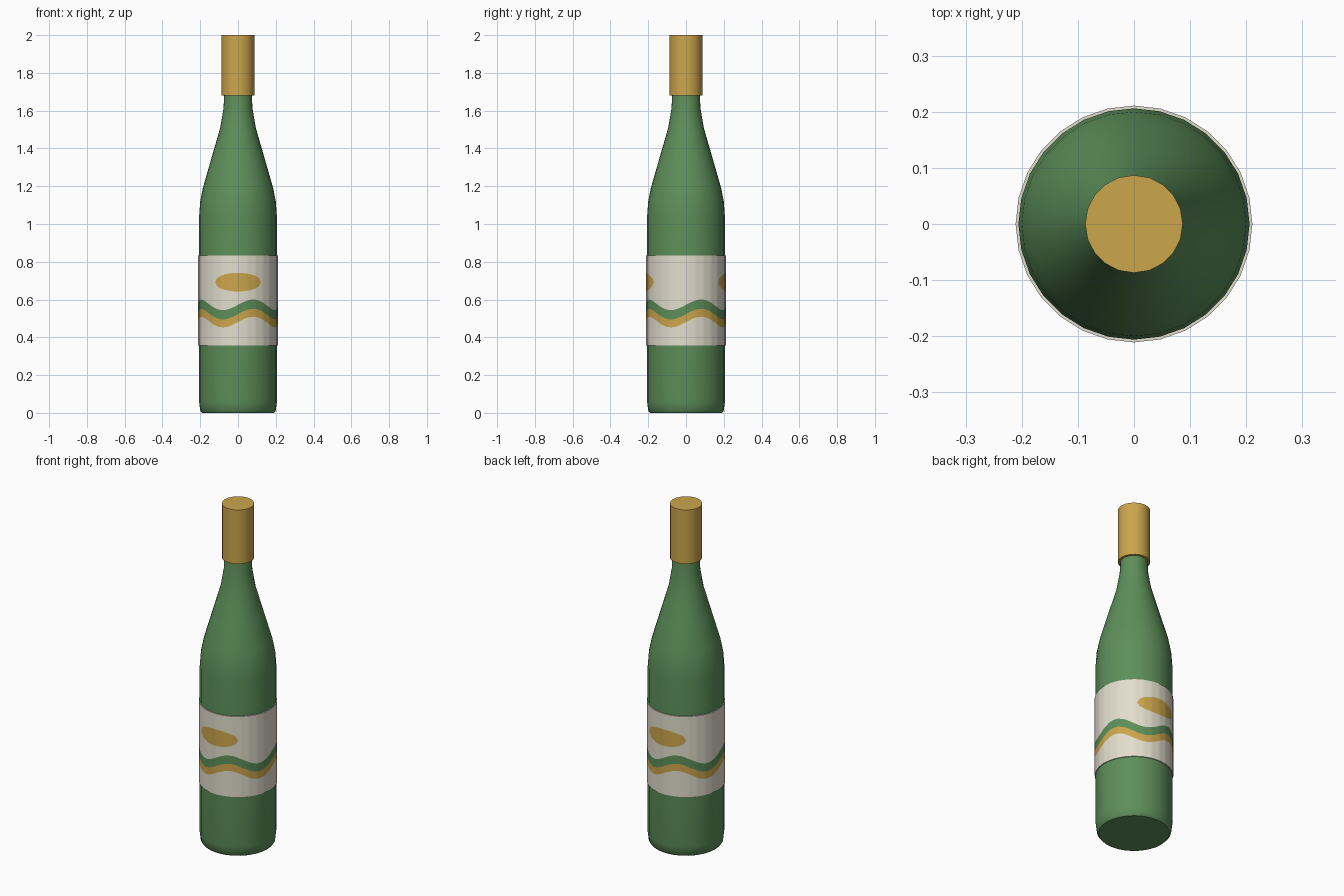
import bpy, bmesh, math

if "Cube" in bpy.data.objects:
    bpy.data.objects.remove(bpy.data.objects["Cube"])


def srgb(r, g, b):
    def lin(c):
        c /= 255
        return c / 12.92 if c <= 0.04045 else ((c + 0.055) / 1.055) ** 2.4
    return (lin(r), lin(g), lin(b), 1)


def material(name, rgb):
    m = bpy.data.materials.new(name)
    m.diffuse_color = srgb(*rgb)
    m.use_nodes = True
    m.node_tree.nodes["Principled BSDF"].inputs["Base Color"].default_value = m.diffuse_color
    return m


green = material("bottle green", (93, 143, 90))
gold = material("gold", (204, 166, 76))
cream = material("label cream", (226, 221, 205))


def finish(name, bm, mats):
    bmesh.ops.recalc_face_normals(bm, faces=bm.faces[:])
    me = bpy.data.meshes.new(name)
    bm.to_mesh(me)
    bm.free()
    ob = bpy.data.objects.new(name, me)
    bpy.context.collection.objects.link(ob)
    for m in mats:
        me.materials.append(m)
    bpy.ops.object.select_all(action='DESELECT')
    bpy.context.view_layer.objects.active = ob
    ob.select_set(True)
    bpy.ops.object.shade_smooth_by_angle(angle=math.radians(35))
    return ob


def lathe(name, profile, sides, mat):
    """Revolve (radius, height) points and close both ends."""
    bm = bmesh.new()
    rings = []
    for r, z in profile:
        rings.append([bm.verts.new((r * math.sin(2 * math.pi * i / sides),
                                    -r * math.cos(2 * math.pi * i / sides), z))
                      for i in range(sides)])
    for a, b in zip(rings, rings[1:]):
        for i in range(sides):
            j = (i + 1) % sides
            bm.faces.new((a[i], a[j], b[j], b[i]))
    bm.faces.new(rings[0])
    bm.faces.new(rings[-1])
    return finish(name, bm, [mat])


# Glass body with long sloping shoulder
lathe("bottle_body", [(0.19, 0), (0.2, 0.012), (0.206, 0.06), (0.206, 1.04),
                      (0.2, 1.12), (0.185, 1.195), (0.143, 1.34), (0.094, 1.51),
                      (0.077, 1.61), (0.072, 1.70)], 28, green)

# Foil cap
lathe("cap", [(0.087, 1.68), (0.087, 2.0)], 20, gold)

# Wrap-around label: 28 flat sides, each split in 4 columns for the painted shapes
SIDES, SPLIT = 28, 4
COLS = SIDES * SPLIT
STEP = 2 * math.pi / COLS
OVAL = 11 * STEP                      # half angle of the oval
row_mats = [0, 0, 2, 1, 0, 2, 0, 0]   # cream, green, gold per row of faces
bm = bmesh.new()
columns = []
for c in range(COLS):
    t = c * STEP
    # point on the flat side of the 28-gon
    local = (c % SPLIT) * STEP - math.pi / SIDES
    flat = math.cos(math.pi / SIDES) / math.cos(local)
    wave = 0.028 * math.sin(4 * t)
    # ovals on front and back
    off = min(c % (COLS // 2), COLS // 2 - c % (COLS // 2)) * STEP
    h = 0.049 * math.sqrt(max(0, 1 - (off / OVAL) ** 2))
    pts = [(0.204, 0.357), (0.211, 0.357), (0.211, 0.481 + wave),
           (0.211, 0.523 + wave), (0.211, 0.572 + wave), (0.211, 0.692 - h),
           (0.211, 0.692 + h), (0.211, 0.834), (0.204, 0.834)]
    columns.append([bm.verts.new((r * flat * math.sin(t), -r * flat * math.cos(t), z))
                    for r, z in pts])
for c in range(COLS):
    a, b = columns[c], columns[(c + 1) % COLS]
    for k, m in enumerate(row_mats):
        f = bm.faces.new((a[k], b[k], b[k + 1], a[k + 1]))
        f.material_index = m
bmesh.ops.remove_doubles(bm, verts=bm.verts[:], dist=1e-5)
finish("label", bm, [cream, green, gold])
